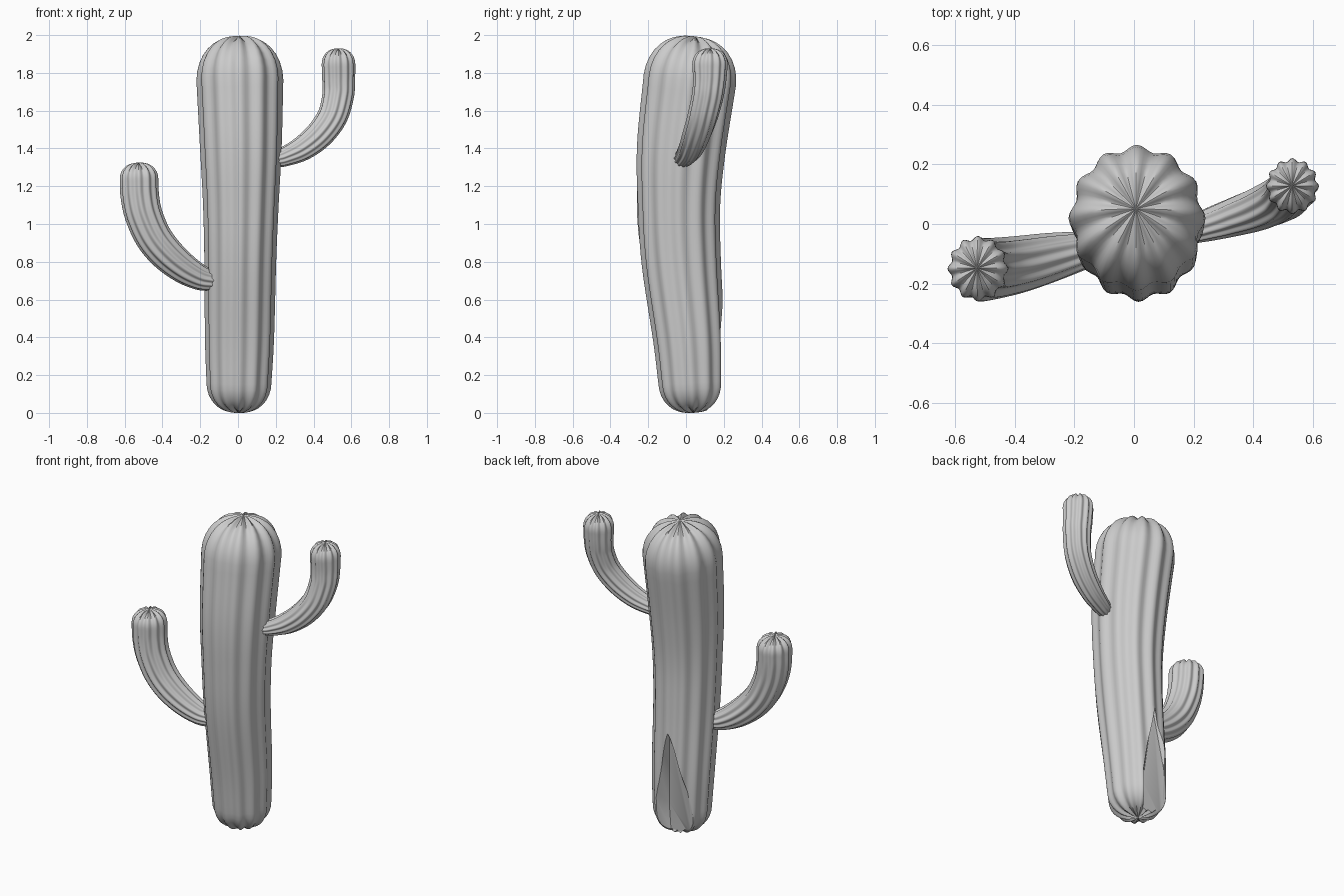
import bpy, bmesh, math
from mathutils import Vector

if "Cube" in bpy.data.objects:
    bpy.data.objects.remove(bpy.data.objects["Cube"])

RIBS, SEG = 12, 96


def smooth_rows(rows, steps=6):
    """Catmull-Rom through rows of (x, y, z, side radius, depth radius)."""
    pts = [Vector(r) for r in rows]
    pts = [2 * pts[0] - pts[1]] + pts + [2 * pts[-1] - pts[-2]]
    out = []
    for i in range(1, len(pts) - 2):
        a, b, c, d = pts[i - 1:i + 3]
        for s in range(steps):
            t = s / steps
            out.append(0.5 * (2 * b + (c - a) * t + (2 * a - 5 * b + 4 * c - d) * t * t
                              + (3 * b - a - 3 * c + d) * t ** 3))
    return out + [pts[-2]]


def ribbed_tube(name, rows, cap_start, cap_end, depth=0.085):
    """Fluted tube along a spine with a ribbed dome at each end."""
    path = smooth_rows(rows)
    pos = [Vector(p[:3]) for p in path]
    n = len(pos)
    tangents = [(pos[min(i + 1, n - 1)] - pos[max(i - 1, 0)]).normalized() for i in range(n)]
    # ring = index on the spine, dome angle, signed dome height
    domes = [math.radians(a) for a in (12, 24, 36, 47, 57, 66, 74, 80, 85)]
    rings = [(0, a, -cap_start) for a in reversed(domes)]
    rings += [(i, 0.0, 0.0) for i in range(n)]
    rings += [(n - 1, a, cap_end) for a in domes]

    bm = bmesh.new()
    loops = []
    for i, a, h in rings:
        t = tangents[i]
        side_y = (Vector((0, 1, 0)) - t * t.y).normalized()
        side_x = side_y.cross(t)
        rx, ry = path[i][3], path[i][4]
        k = math.cos(a) ** 0.82
        fade = min(1, k * 3)
        loop = []
        for j in range(SEG):
            th = 2 * math.pi * j / SEG
            groove = depth * fade * 0.5 * (1 - math.cos(RIBS * th))
            radial = k - groove * math.cos(a)
            axial = h * math.sin(a) - math.copysign(groove * rx * math.sin(a), h)
            loop.append(bm.verts.new(pos[i] + side_x * rx * radial * math.cos(th)
                                     + side_y * ry * radial * math.sin(th) + t * axial))
        loops.append(loop)
    for l0, l1 in zip(loops, loops[1:]):
        for j in range(SEG):
            m = (j + 1) % SEG
            bm.faces.new((l0[j], l0[m], l1[m], l1[j]))
    # dome poles
    for loop, i, h in ((loops[0], 0, -cap_start), (loops[-1], n - 1, cap_end)):
        pole = bm.verts.new(pos[i] + tangents[i] * h)
        for j in range(SEG):
            bm.faces.new((loop[j], loop[(j + 1) % SEG], pole))
    bmesh.ops.recalc_face_normals(bm, faces=bm.faces)
    return add_object(name, bm)


def add_object(name, bm):
    mesh = bpy.data.meshes.new(name)
    bm.to_mesh(mesh)
    bm.free()
    ob = bpy.data.objects.new(name, mesh)
    bpy.context.collection.objects.link(ob)
    return ob


def activate(ob):
    bpy.ops.object.select_all(action='DESELECT')
    ob.select_set(True)
    bpy.context.view_layer.objects.active = ob


# Trunk: leans forward, then back
trunk = ribbed_tube("trunk", [
    (0.005, 0.030, 0.16, 0.172, 0.176),
    (0.008, 0.015, 0.40, 0.183, 0.190),
    (0.012, -0.025, 0.80, 0.190, 0.210),
    (0.015, -0.037, 1.10, 0.200, 0.218),
    (0.015, -0.025, 1.40, 0.216, 0.235),
    (0.010, 0.020, 1.76, 0.230, 0.246)], 0.16, 0.235)

# Left arm
left_arm = ribbed_tube("left_arm", [
    (-0.13, -0.080, 0.700, 0.054, 0.056),
    (-0.20, -0.095, 0.717, 0.068, 0.070),
    (-0.29, -0.115, 0.768, 0.082, 0.085),
    (-0.38, -0.135, 0.845, 0.092, 0.096),
    (-0.45, -0.147, 0.935, 0.097, 0.102),
    (-0.50, -0.153, 1.050, 0.100, 0.106),
    (-0.52, -0.152, 1.150, 0.102, 0.108),
    (-0.524, -0.150, 1.240, 0.102, 0.110)], 0.02, 0.085, 0.12)

# Right arm
right_arm = ribbed_tube("right_arm", [
    (0.20, -0.020, 1.345, 0.046, 0.046),
    (0.25, -0.003, 1.358, 0.053, 0.055),
    (0.34, 0.025, 1.400, 0.066, 0.066),
    (0.43, 0.055, 1.472, 0.075, 0.075),
    (0.50, 0.088, 1.570, 0.080, 0.080),
    (0.53, 0.115, 1.680, 0.084, 0.084),
    (0.533, 0.125, 1.760, 0.087, 0.088),
    (0.532, 0.127, 1.845, 0.089, 0.094)], 0.02, 0.085, 0.12)

# Broken-out shard low on the back of the trunk
bm = bmesh.new()
for co in ((0.0, 0.17, 0.67), (0.0, 0.40, 0.75),
           (0.085, 0.19, 0.25), (0.075, 0.185, 0.08), (0.12, 0.40, 0.2),
           (0.035, 0.12, 0.20), (0.03, 0.11, 0.03),
           (-0.15, 0.13, 0.18), (-0.13, 0.11, 0.03), (-0.30, 0.40, 0.15),
           (0.0, 0.14, -0.05), (0.0, 0.40, -0.05)):
    bm.verts.new(co)
bmesh.ops.convex_hull(bm, input=bm.verts)
bmesh.ops.recalc_face_normals(bm, faces=bm.faces)
shard = add_object("shard_cutter", bm)
shard.hide_render = True
cut = trunk.modifiers.new("shard", 'BOOLEAN')
cut.object = shard
cut.operation = 'DIFFERENCE'
cut.solver = 'EXACT'
activate(trunk)
bpy.ops.object.modifier_apply(modifier=cut.name)
bpy.data.objects.remove(shard, do_unlink=True)

for ob in (trunk, left_arm, right_arm):
    activate(ob)
    bpy.ops.object.shade_smooth_by_angle(angle=math.radians(38))
